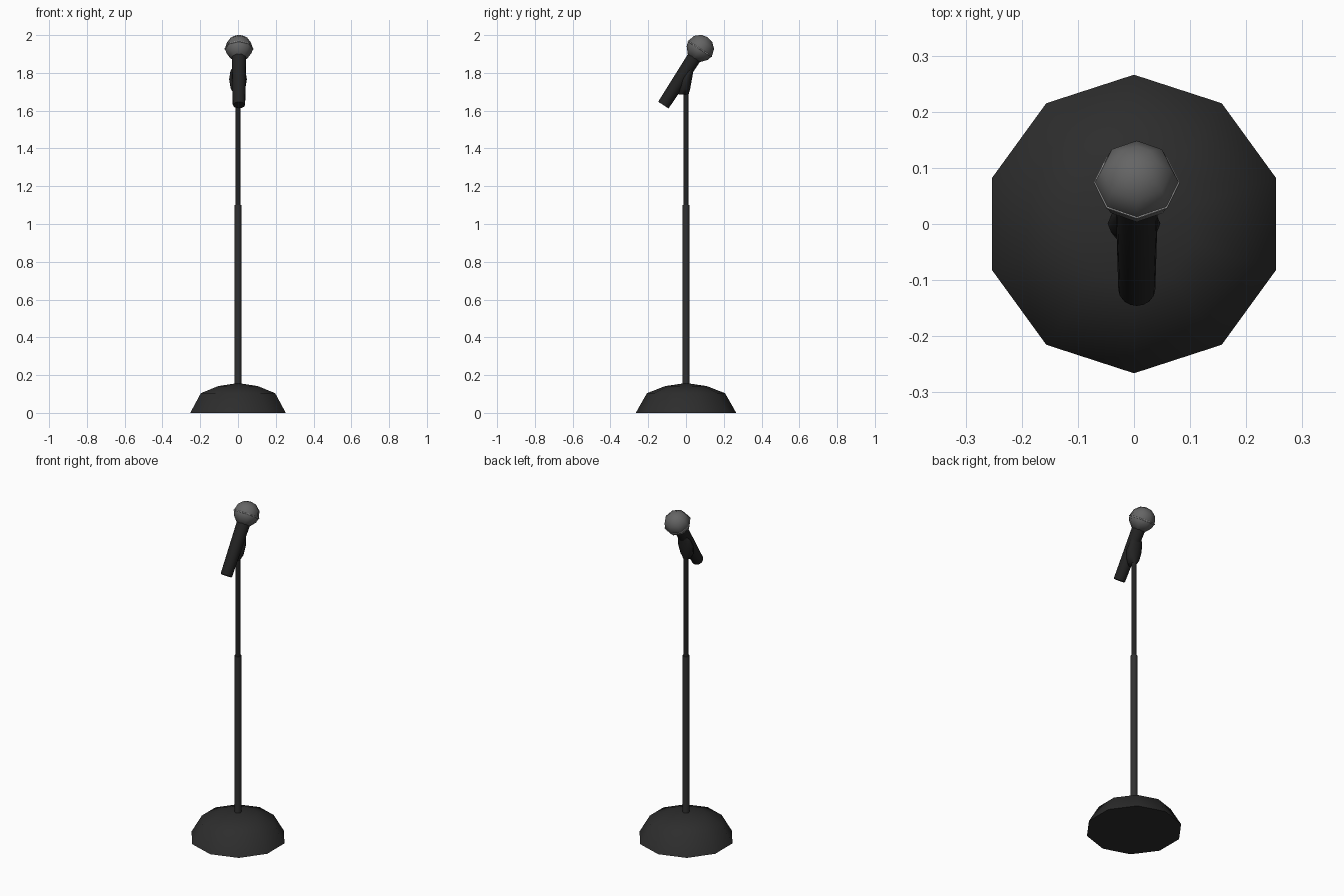
import bpy, bmesh, math
from mathutils import Matrix, Vector

if "Cube" in bpy.data.objects:
    bpy.data.objects.remove(bpy.data.objects["Cube"])


def material(name, v):
    m = bpy.data.materials.new(name)
    m.diffuse_color = (v, v, v, 1)
    m.use_nodes = True
    m.node_tree.nodes["Principled BSDF"].inputs["Base Color"].default_value = m.diffuse_color
    return m


BASE = material("charcoal", 0.026)
DARK = material("black", 0.017)
TUBE = material("dark grey", 0.03)
MESH = material("mid grey", 0.13)
RIM = material("light grey", 0.4)


def loft(name, rings, sides, mat, start=0.0, matrix=Matrix(), smooth=35):
    """Skin through rings (z, rx, ry, y offset); radius 0 makes a tip."""
    bm = bmesh.new()
    loops = []
    for z, rx, ry, oy in rings:
        if rx == 0:
            loops.append([bm.verts.new((0, oy, z))] * sides)
            continue
        loops.append([bm.verts.new((rx * math.cos(start + 2 * math.pi * i / sides),
                                    oy + ry * math.sin(start + 2 * math.pi * i / sides), z))
                      for i in range(sides)])
    for a, b in zip(loops, loops[1:]):
        for i in range(sides):
            j = (i + 1) % sides
            quad = list(dict.fromkeys((a[i], a[j], b[j], b[i])))
            bm.faces.new(quad)
    for loop in (loops[0], loops[-1]):
        if loop[0] is not loop[1]:
            bm.faces.new(loop)
    bmesh.ops.recalc_face_normals(bm, faces=bm.faces)
    bm.transform(matrix)
    me = bpy.data.meshes.new(name)
    bm.to_mesh(me)
    bm.free()
    me.materials.append(mat)
    ob = bpy.data.objects.new(name, me)
    bpy.context.collection.objects.link(ob)
    bpy.ops.object.select_all(action='DESELECT')
    ob.select_set(True)
    bpy.context.view_layer.objects.active = ob
    bpy.ops.object.shade_smooth_by_angle(angle=math.radians(smooth))
    return ob


def round_profile(points):
    return [(z, r, r, 0) for z, r in points]


# Ten-sided domed base
loft("base", round_profile([(0, 0.266), (0.104, 0.207), (0.142, 0.11), (0.158, 0)]),
     10, BASE, start=math.pi / 2, smooth=50)

# Telescopic pole
loft("lower_pole", round_profile([(0.13, 0.019), (1.10, 0.019)]), 12, TUBE, smooth=40)
loft("upper_pole", round_profile([(1.09, 0.014), (1.72, 0.014)]), 12, DARK, smooth=40)

# Clip wedged between pole and handle: (z, half width, front y, back y)
clip = [(1.686, 0.020, -0.040, 0.014), (1.715, 0.038, -0.040, 0.022),
        (1.765, 0.047, -0.030, 0.031), (1.81, 0.040, -0.005, 0.039),
        (1.845, 0.018, 0.03, 0.045)]
loft("clip", [(z, w, (b - f) / 2, (b + f) / 2) for z, w, f, b in clip], 12, DARK, smooth=60)

# Microphone, tilted back about its head centre
tilt = Matrix.Translation((0.005, 0.074, 1.928)) @ Matrix.Rotation(math.radians(-33), 4, 'X')
loft("handle", round_profile([(-0.356, 0.031), (-0.35, 0.033), (-0.05, 0.038)]),
     16, DARK, matrix=tilt, smooth=40)
loft("head", round_profile([(-0.062, 0.036), (-0.028, 0.066), (0, 0.075), (0.04, 0.063),
                            (0.065, 0.035), (0.073, 0)]),
     8, MESH, matrix=tilt, smooth=60)
loft("head_rim", round_profile([(-0.004, 0.0735), (-0.003, 0.0765), (0.001, 0.0765), (0.002, 0.074)]),
     8, RIM, matrix=tilt, smooth=30)
